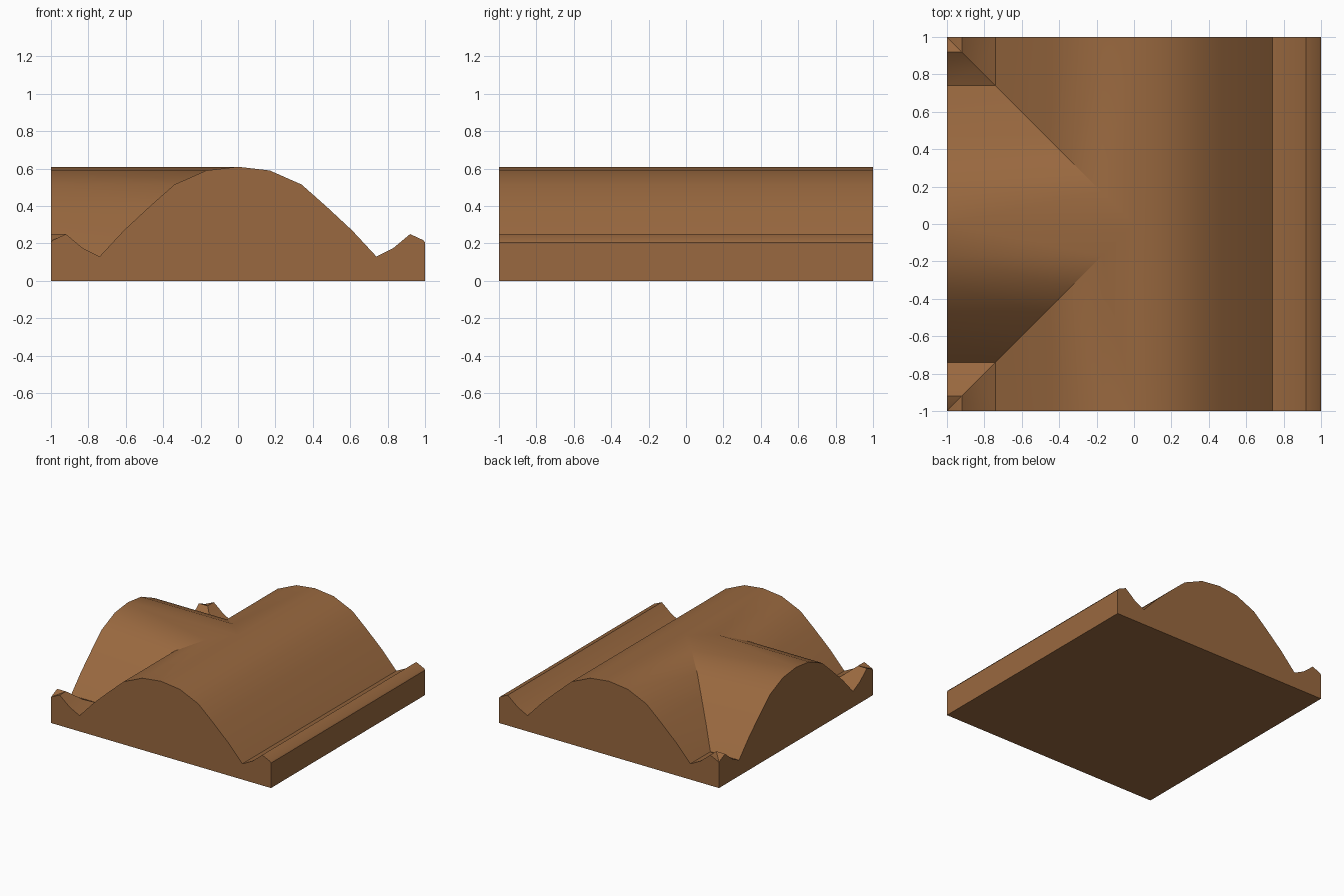
import bpy
import bmesh
import math

cube = bpy.data.objects.get("Cube")
if cube:
    bpy.data.objects.remove(cube, do_unlink=True)

# Roof section: distance from the ridge, height
half = [(0, .61), (.17, .59), (.34, .515), (.47, .4), (.61, .27), (.74, .13),
        (.83, .175), (.92, .25), (.99, .218), (1, .205)]
profile = [(-d, h) for d, h in reversed(half[1:])] + half

bm = bmesh.new()
verts = {}


def vert(x, y, z):
    key = (round(x, 4), round(y, 4), round(z, 4))
    if key not in verts:
        verts[key] = bm.verts.new(key)
    return verts[key]


def face(points):
    # Repeated corners collapse, so strips can end in a triangle
    corners = list(dict.fromkeys(vert(*p) for p in points))
    if len(corners) > 2:
        bm.faces.new(corners)


for (a, ha), (b, hb) in zip(half, half[1:]):
    # Main roof, right slope, running the full depth
    strip = [(a, -1, ha), (b, -1, hb), (b, 1, hb), (a, 1, ha)]
    if a == 0:
        strip.append((0, 0, ha))
    face(strip)
    for s in (-1, 1):
        # Main roof, left slope, cut by the diagonal valleys
        face([(-a, s, ha), (-b, s, hb), (-b, s * b, hb), (-a, s * a, ha)])
        # Side wing roof, meeting the main ridge at the centre
        face([(-1, s * a, ha), (-1, s * b, hb), (-b, s * b, hb), (-a, s * a, ha)])

# Gable walls, plain eave wall and underside
for s in (-1, 1):
    face([(-1, s, 0)] + [(d, s, h) for d, h in profile] + [(1, s, 0)])
face([(-1, -1, 0)] + [(-1, d, h) for d, h in profile] + [(-1, 1, 0)])
eave = half[-1][1]
face([(1, -1, 0), (1, 1, 0), (1, 1, eave), (1, -1, eave)])
face([(-1, -1, 0), (1, -1, 0), (1, 1, 0), (-1, 1, 0)])

bmesh.ops.recalc_face_normals(bm, faces=bm.faces[:])
mesh = bpy.data.meshes.new("roof_junction")
bm.to_mesh(mesh)
bm.free()
roof = bpy.data.objects.new("roof_junction", mesh)
bpy.context.collection.objects.link(roof)

# Brown clay
colour = (.32, .14, .05, 1)
mat = bpy.data.materials.new("brown_clay")
mat.use_nodes = True
mat.diffuse_color = colour
bsdf = next(n for n in mat.node_tree.nodes if n.type == 'BSDF_PRINCIPLED')
bsdf.inputs["Base Color"].default_value = colour
mesh.materials.append(mat)

bpy.ops.object.select_all(action='DESELECT')
roof.select_set(True)
bpy.context.view_layer.objects.active = roof
bpy.ops.object.shade_smooth_by_angle(angle=math.radians(33))
